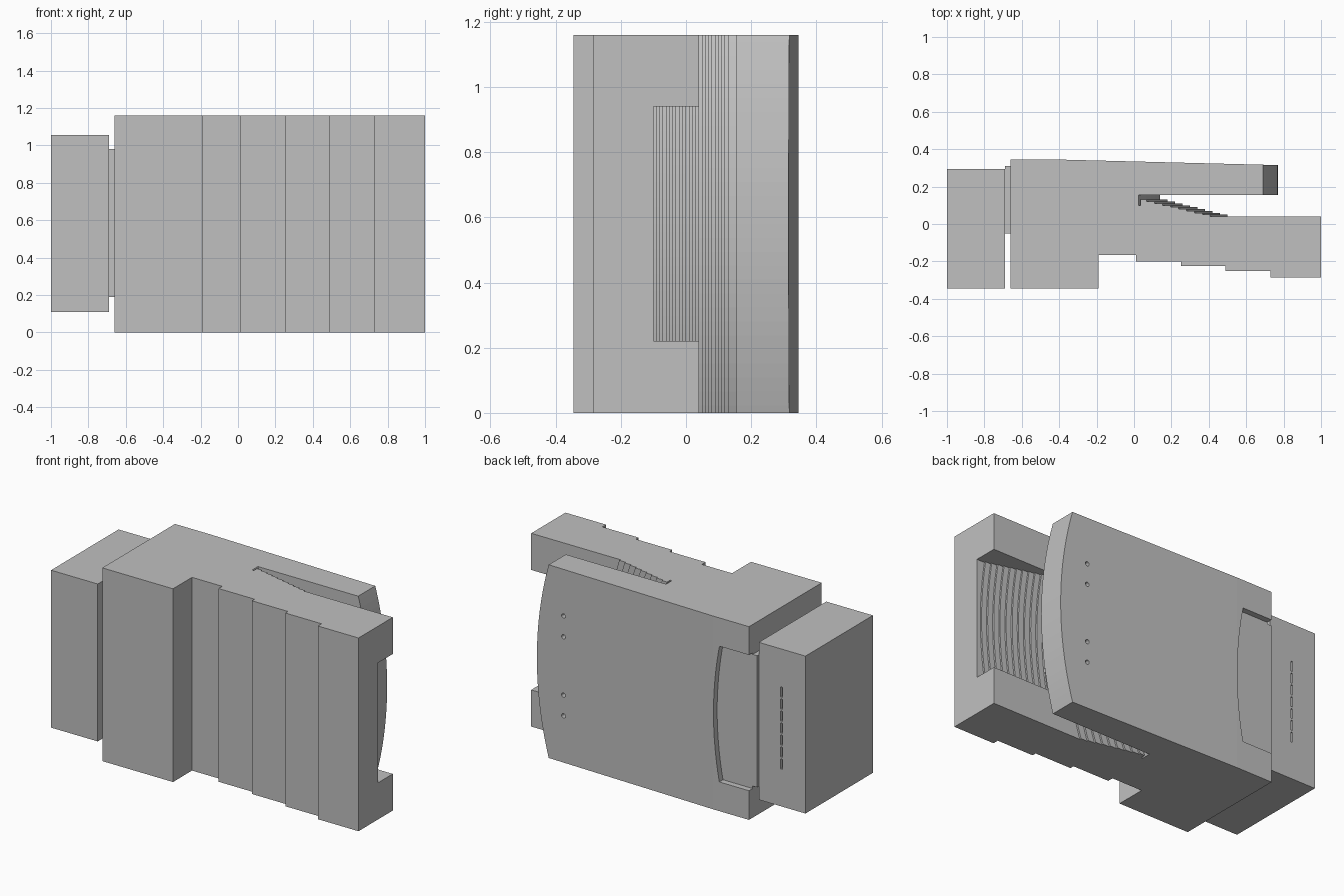
import bpy, bmesh, math

if "Cube" in bpy.data.objects:
    bpy.data.objects.remove(bpy.data.objects["Cube"])

ZC, H = 0.58, 1.16          # mid height and full height
CX = -1.37                  # common centre of the curved edges

grey = bpy.data.materials.new("plain grey")
grey.diffuse_color = (0.53, 0.53, 0.53, 1)
grey.use_nodes = True
grey.node_tree.nodes["Principled BSDF"].inputs["Base Color"].default_value = grey.diffuse_color


def make(name, rings):
    """Closed solid skinned through a list of equal rings."""
    bm = bmesh.new()
    loops = [[bm.verts.new(p) for p in ring] for ring in rings]
    n = len(loops[0])
    for a, b in zip(loops, loops[1:]):
        for i in range(n):
            j = (i + 1) % n
            bm.faces.new((a[i], a[j], b[j], b[i]))
    bm.faces.new(loops[0][::-1])
    bm.faces.new(loops[-1])
    bmesh.ops.recalc_face_normals(bm, faces=bm.faces)
    mesh = bpy.data.meshes.new(name)
    bm.to_mesh(mesh)
    bm.free()
    ob = bpy.data.objects.new(name, mesh)
    bpy.context.collection.objects.link(ob)
    mesh.materials.append(grey)
    return ob


def prism(name, profile, z0, z1):
    return make(name, [[(x, y, z) for x, y in profile] for z in (z0, z1)])


def box(name, x0, x1, y0, y1, z0, z1):
    return prism(name, [(x0, y0), (x1, y0), (x1, y1), (x0, y1)], z0, z1)


def arc_sweep(name, profile, z0, z1, cx=CX, steps=28):
    """Profile (x at mid height, y) swept over z along concentric arcs."""
    rings = []
    for s in range(steps + 1):
        z = z0 + (z1 - z0) * s / steps
        rings.append([(cx + math.sqrt((x - cx) ** 2 - (z - ZC) ** 2), y, z)
                      for x, y in profile])
    return make(name, rings)


def cut(target, cutter):
    cutter.hide_render = True
    mod = target.modifiers.new("cut", 'BOOLEAN')
    mod.operation = 'DIFFERENCE'
    mod.solver = 'EXACT'
    mod.object = cutter
    bpy.context.view_layer.objects.active = target
    bpy.ops.object.modifier_apply(modifier=mod.name)
    bpy.data.objects.remove(cutter)


def stairs(x, y, run, count):
    """Descending steps, 0.01 per drop, starting at the top edge."""
    pts = []
    for i in range(count):
        pts += [(x + i * run, y - 0.01 * i), (x + i * run, y - 0.01 * (i + 1))]
    return pts


# main body: stepped front, gently sloping back
body = prism("main_body", [
    (-0.66, -0.345), (-0.19, -0.345), (-0.19, -0.165), (0.01, -0.165),
    (0.01, -0.2), (0.25, -0.2), (0.25, -0.225), (0.49, -0.225),
    (0.49, -0.25), (0.73, -0.25), (0.73, -0.285), (1, -0.285),
    (1, 0.309), (-0.42, 0.345), (-0.66, 0.345)], 0, H)

# stepped slot below the arm, together with the rounded arm end
slot = [(0.14, 0.155), (0.14, 0.10), (0.15, 0.10), (0.15, 0.13)]
slot += stairs(0.18, 0.13, 0.04, 9)
slot += [(1.6, 0.04), (1.6, 0.5), (0.77, 0.5), (0.77, 0.155)]
cut(body, arc_sweep("slot_cutter", slot, -0.02, H + 0.02))

# stepped channel running out through the right end
channel = [(0.534, 0.08)] + stairs(0.534, 0.04, 0.034, 14)[1:]
channel += [(1.5, -0.10), (1.5, 0.08)]
cut(body, arc_sweep("channel_cutter", channel, 0.22, 0.94))

# shallow recess at the rear left, with a curved inner wall
recess = [(-0.424, 0.31), (-0.424, 0.4), (-0.9, 0.4), (-0.9, 0.31)]
cut(body, arc_sweep("recess_cutter", recess, 0.175, 0.99, cx=-2.56, steps=16))

# four small round holes in the arm
for z in (0.88, 0.755, 0.405, 0.28):
    ring = [(0.59 + 0.013 * math.cos(a), z + 0.013 * math.sin(a))
            for a in (math.tau * i / 16 for i in range(16))]
    cut(body, make("hole_cutter", [[(x, y, w) for x, w in ring] for y in (0.29, 0.36)]))

# connecting neck and end block
box("neck", -0.69, -0.66, -0.05, 0.31, 0.19, 0.98)
end = box("end_block", -1, -0.69, -0.345, 0.295, 0.11, 1.055)

# row of narrow slits in the back of the end block
for i in range(7):
    z = ZC + (i - 3) * 0.072
    cut(end, box("slit_cutter", -0.846, -0.834, 0.27, 0.32, z - 0.03, z + 0.03))
